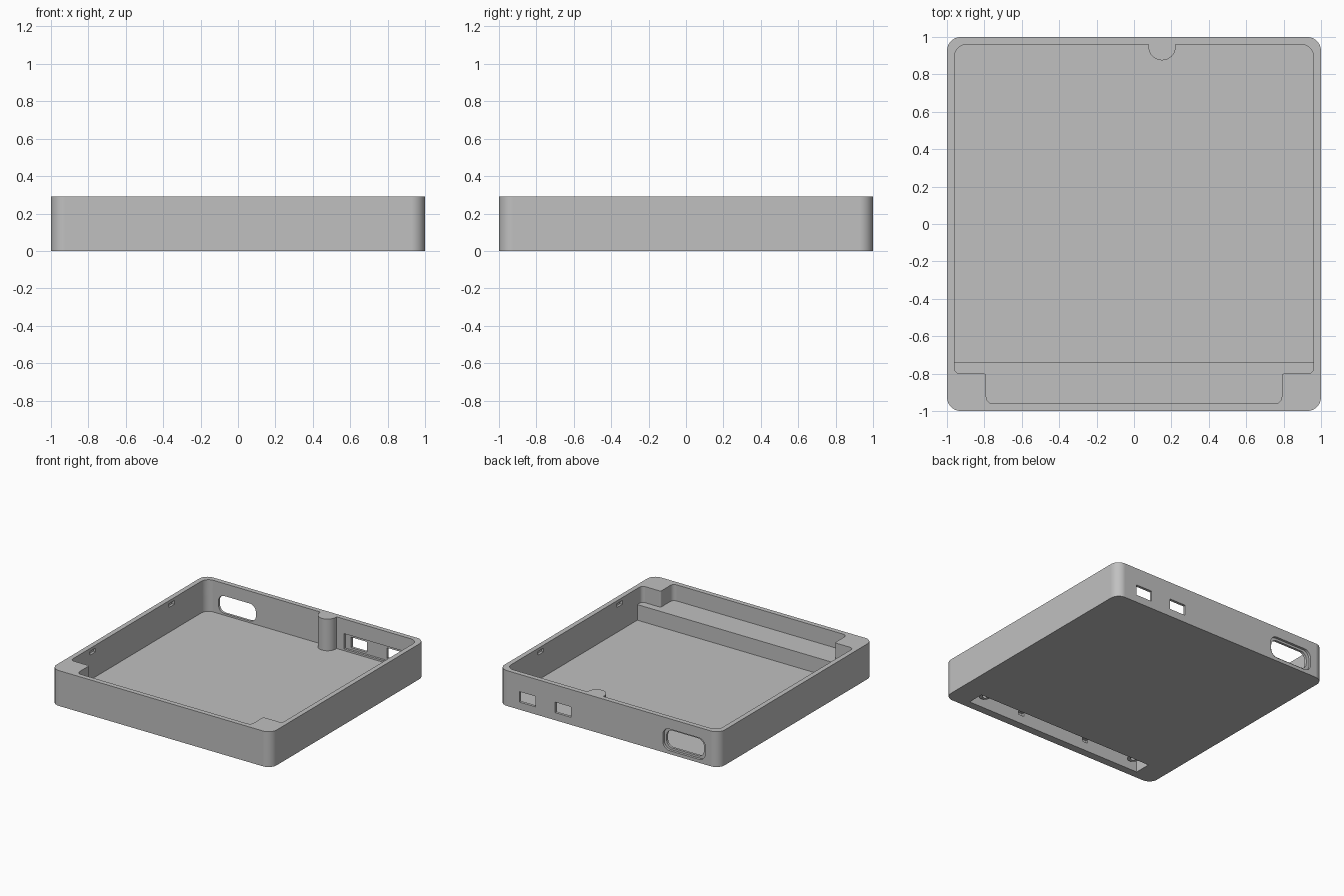
import bpy, bmesh
from math import pi, cos, sin
from mathutils import Vector

cube = bpy.data.objects.get("Cube")
if cube:
    bpy.data.objects.remove(cube, do_unlink=True)

grey = bpy.data.materials.new("plain grey")
grey.use_nodes = True
colour = (0.53, 0.53, 0.53, 1)
grey.diffuse_color = colour
grey.node_tree.nodes["Principled BSDF"].inputs["Base Color"].default_value = colour


def rounded(corners, steps=10):
    """Outline from (x, y, radius) right-angled corners, each rounded by an arc."""
    out = []
    for i, (x, y, r) in enumerate(corners):
        p = Vector((x, y))
        if r == 0:
            out.append(p)
            continue
        a = (Vector(corners[i - 1][:2]) - p).normalized()
        b = (Vector(corners[(i + 1) % len(corners)][:2]) - p).normalized()
        for k in range(steps + 1):
            t = k / steps * pi / 2
            out.append(p + r * (a * (1 - sin(t)) + b * (1 - cos(t))))
    return out


def rect(x0, x1, y0, y1, r=0.0):
    return rounded([(x0, y0, r), (x1, y0, r), (x1, y1, r), (x0, y1, r)])


def circle(x, y, r, n=24):
    return [Vector((x + r * cos(2 * pi * k / n), y + r * sin(2 * pi * k / n))) for k in range(n)]


def prism(name, outline, lo, hi, axis="z"):
    """Extrude an outline along z, or an x-z outline along y."""
    bm = bmesh.new()
    place = (lambda p, h: (p.x, p.y, h)) if axis == "z" else (lambda p, h: (p.x, h, p.y))
    face = bm.faces.new([bm.verts.new(place(p, lo)) for p in outline])
    new = bmesh.ops.extrude_face_region(bm, geom=[face])["geom"]
    shift = Vector((0, 0, hi - lo)) if axis == "z" else Vector((0, hi - lo, 0))
    bmesh.ops.translate(bm, vec=shift, verts=[g for g in new if isinstance(g, bmesh.types.BMVert)])
    bmesh.ops.recalc_face_normals(bm, faces=bm.faces)
    mesh = bpy.data.meshes.new(name)
    bm.to_mesh(mesh)
    bm.free()
    mesh.materials.append(grey)
    obj = bpy.data.objects.new(name, mesh)
    bpy.context.collection.objects.link(obj)
    return obj


def activate(obj):
    bpy.ops.object.select_all(action="DESELECT")
    obj.select_set(True)
    bpy.context.view_layer.objects.active = obj


def combine(tool, operation="DIFFERENCE"):
    activate(tray)
    mod = tray.modifiers.new("cut", "BOOLEAN")
    mod.operation, mod.solver, mod.object = operation, "EXACT", tool
    bpy.ops.object.modifier_apply(modifier=mod.name)
    bpy.data.objects.remove(tool, do_unlink=True)


HEIGHT, FLOOR, STEP, INNER = 0.29, 0.03, 0.158, 0.96

# Outer body
tray = prism("case_tray", rect(-1, 1, -1, 1, 0.075), 0, HEIGHT)

# Main well, then the upper opening that leaves the front step and corner blocks
combine(prism("well", rounded([(INNER, INNER, 0.065), (-INNER, INNER, 0.065),
                               (-INNER, -0.74, 0), (INNER, -0.74, 0)]), FLOOR, 0.4))
half = [(INNER, INNER, 0.065), (INNER, -0.8, 0.03), (0.79, -0.8, 0.012), (0.79, -INNER, 0.035)]
combine(prism("opening", rounded(half + [(-x, y, r) for x, y, r in reversed(half)]), STEP, 0.4))

# Half-round pillar on the back wall
pillar = [Vector((0.15 + 0.073 * cos(a), 0.948 + 0.073 * sin(a)))
          for a in [pi + pi * k / 20 for k in range(21)]]
pillar += [Vector((0.223, 0.98)), Vector((0.077, 0.98))]
combine(prism("pillar", pillar, FLOOR - 0.01, HEIGHT), "UNION")

# Back ports with a thinned wall behind them
combine(prism("port_relief", rect(0.29, 0.88, 0.045, 0.17), 0.9, 0.978, "y"))
for x in (0.415, 0.74):
    combine(prism("port", rect(x - 0.073, x + 0.073, 0.062, 0.148), 0.95, 1.1, "y"))

# Rounded back slot with an outer recess
combine(prism("slot_recess", rect(-0.875, -0.49, 0.028, 0.205, 0.06), 0.98, 1.1, "y"))
combine(prism("slot", rect(-0.85, -0.51, 0.045, 0.188, 0.055), 0.9, 1.1, "y"))

# Lid catch notches in the side walls
for side in (-1, 1):
    for y in (-0.51, 0.51):
        x0, x1 = sorted((side * 0.94, side * 0.979))
        combine(prism("notch", rect(x0, x1, y - 0.035, y + 0.035), 0.235, 0.265))

# Compartment under the step, open at the bottom
combine(prism("compartment", rect(-0.81, 0.81, -0.935, -0.8), -0.1, 0.128))
for x in (-0.31, 0.31):
    combine(prism("catch_hole", rect(x - 0.025, x + 0.025, 0.07, 0.1), -0.955, -0.9, "y"))

# Screw posts in the compartment ends
for x in (-0.72, 0.72):
    combine(prism("screw_post", circle(x, -0.867, 0.045), 0.05, 0.14), "UNION")
    combine(prism("screw_hole", circle(x, -0.867, 0.02), 0.0, 0.12))

activate(tray)
bpy.ops.object.shade_smooth_by_angle(angle=pi / 6)
weighted = tray.modifiers.new("even shading", "WEIGHTED_NORMAL")
weighted.keep_sharp = True
